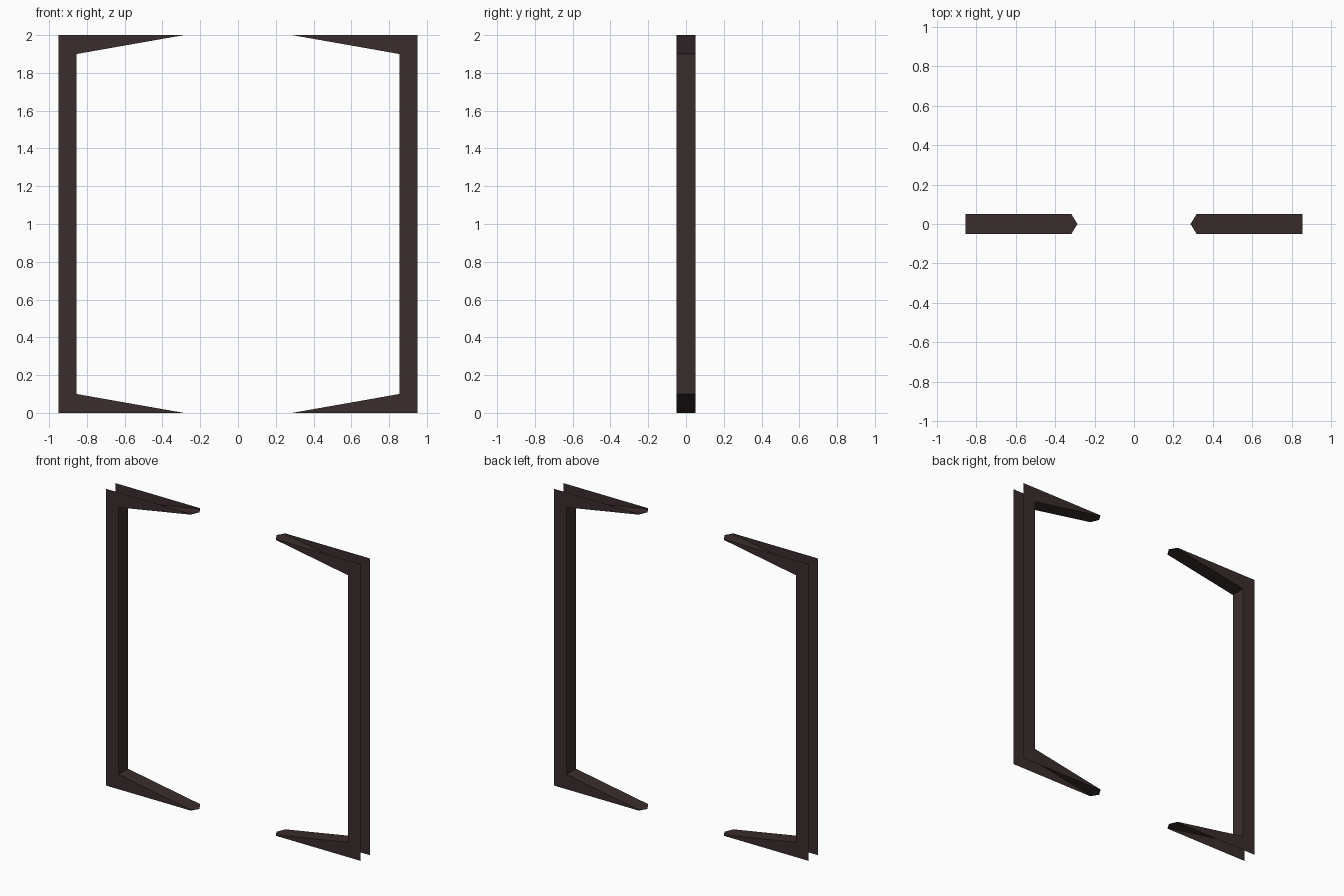
import bpy, bmesh

if "Cube" in bpy.data.objects:
    bpy.data.objects.remove(bpy.data.objects["Cube"])

mat = bpy.data.materials.new("dark_brown")
mat.diffuse_color = (0.042, 0.026, 0.026, 1)
mat.use_nodes = True
mat.node_tree.nodes["Principled BSDF"].inputs["Base Color"].default_value = mat.diffuse_color

OUT, INN, SHOULDER, TIP = 0.95, 0.855, 0.318, 0.287   # x stations
W, H, T = 0.05, 2.0, 0.1                              # half width, height, arm depth
LIP = T * (SHOULDER - TIP) / (INN - TIP)              # plate height at the shoulder


def bracket(name, s):
    bm = bmesh.new()

    def face(pts):
        bm.faces.new([bm.verts.new((s * x, y, z)) for x, y, z in pts])

    # front and back plates: post plus two tapering arms, open on the outside
    for y in (-W, W):
        face([(OUT, y, 0), (OUT, y, H), (INN, y, H - T), (INN, y, T)])
        for base, d in ((0, 1), (H, -1)):
            face([(OUT, y, base), (INN, y, base + d * T),
                  (SHOULDER, y, base + d * LIP), (SHOULDER, y, base)])

    # inner wall of the post
    face([(INN, -W, T), (INN, W, T), (INN, W, H - T), (INN, -W, H - T)])

    # sloped inner wall of each arm, ending in a point
    for base, d in ((0, 1), (H, -1)):
        a, b = base + d * T, base + d * LIP
        face([(INN, -W, a), (INN, W, a), (SHOULDER, W, b),
              (TIP, 0, base), (SHOULDER, -W, b)])
        # small bevelled end walls at the tip
        for y in (-W, W):
            face([(SHOULDER, y, base), (SHOULDER, y, b), (TIP, 0, base)])

    bmesh.ops.remove_doubles(bm, verts=bm.verts, dist=1e-5)
    bmesh.ops.recalc_face_normals(bm, faces=bm.faces)
    # the visible skin faces out of the channel: front plate towards -y
    bm.faces.ensure_lookup_table()
    if bm.faces[0].normal.y > 0:
        bmesh.ops.reverse_faces(bm, faces=bm.faces)
    me = bpy.data.meshes.new(name)
    bm.to_mesh(me)
    bm.free()
    me.materials.append(mat)
    bpy.context.collection.objects.link(bpy.data.objects.new(name, me))


bracket("right_bracket", 1)
bracket("left_bracket", -1)
